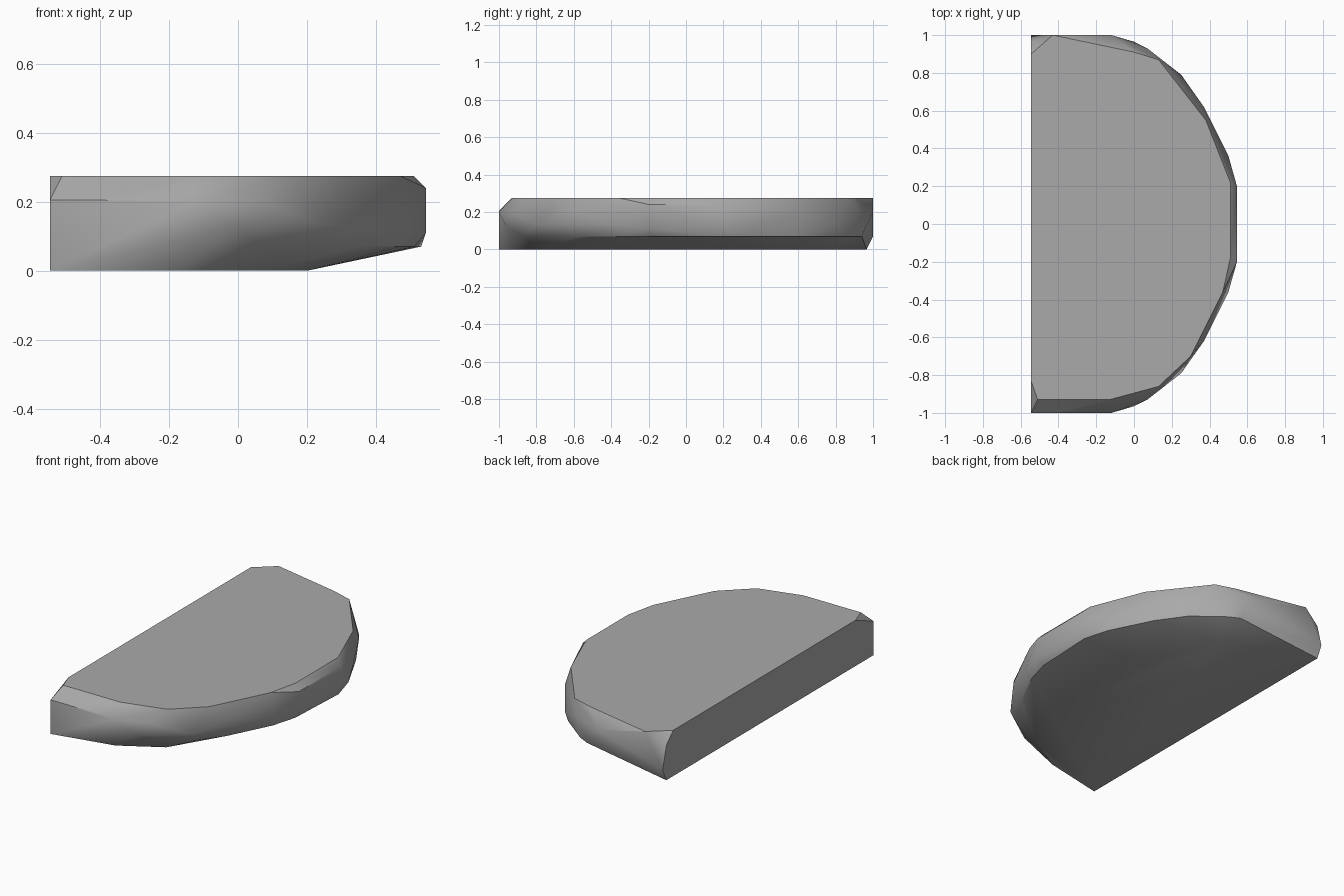
import bpy
import bmesh
import math

default_cube = bpy.data.objects.get("Cube")
if default_cube:
    bpy.data.objects.remove(default_cube, do_unlink=True)

# Main dimensions
FLAT_SIDE = -0.545
TOP = 0.275
LOWER_RIM = 0.07


def make_material(name, value):
    material = bpy.data.materials.new(name)
    material.use_nodes = True
    colour = (value, value, value, 1)
    material.diffuse_color = colour
    shader = material.node_tree.nodes["Principled BSDF"]
    shader.inputs["Base Color"].default_value = colour
    shader.inputs["Roughness"].default_value = 0.8
    return material


def ring_at(outline, height, scale=1.0):
    return [(x * scale, y * scale, height) for x, y in outline]


# Widest outline of the curved edge, from one end to its middle
quarter_outline = [(-.12, 1), (0, .965), (.07, .93), (.25, .79),
                   (.37, .62), (.5, .36), (.545, .2)]
front_outline = [(x, -y) for x, y in quarter_outline]
back_outline = quarter_outline

# Worn top edge, uneven from front to back
top_outline = [(FLAT_SIDE, .9), (-.43, 1), (0, .91), (.13, .87), (.38, .55),
               (.51, .22), (.51, -.18), (.47, -.36), (.3, -.7),
               (.13, -.86), (-.13, -.93), (-.51, -.93), (FLAT_SIDE, -.83)]

# Flat resting area, narrower than the rim on the curved side
base_outline = [(FLAT_SIDE, -1), (-.17, -.92), (.07, -.78), (.2, -.5),
                (.2, .3), (0, .75), (FLAT_SIDE, .965)]

points = ring_at(top_outline, TOP) + ring_at(base_outline, 0)

# Curved rim: the lower edge is cut back further at the front
points += ring_at(front_outline[2:], LOWER_RIM, .94)
points += ring_at(back_outline[1:], LOWER_RIM, .975)

# Chipped bulge of the rim, alternating between low and high facets
for outline in (front_outline, back_outline):
    for index, (x, y) in enumerate(outline):
        height = .2 if index % 2 == 0 else .13
        points.append((x, y, height))
    for height in (.11, .24):
        points.append((*outline[-1], height))

# Corners of the straight side
points += [(FLAT_SIDE, -1, .205), (-.42, -1, .205),
           (FLAT_SIDE, .965, .21), (FLAT_SIDE, 1, LOWER_RIM)]

# Wrap the rings in one faceted solid
bm = bmesh.new()
for point in points:
    bm.verts.new(point)
hull = bmesh.ops.convex_hull(bm, input=bm.verts)
unused = [item for item in set(hull["geom_interior"] + hull["geom_unused"])
          if isinstance(item, bmesh.types.BMVert)]
bmesh.ops.delete(bm, geom=unused, context="VERTS")
bmesh.ops.dissolve_limit(bm, angle_limit=math.radians(1),
                         verts=bm.verts, edges=bm.edges)
bmesh.ops.recalc_face_normals(bm, faces=bm.faces)

mesh = bpy.data.meshes.new("half_round_stone_slab")
bm.to_mesh(mesh)
bm.free()
mesh.materials.append(make_material("stone grey", .4))

slab = bpy.data.objects.new("half_round_stone_slab", mesh)
bpy.context.collection.objects.link(slab)
bpy.context.view_layer.objects.active = slab
slab.select_set(True)
bpy.ops.object.shade_smooth_by_angle(angle=math.radians(30))
